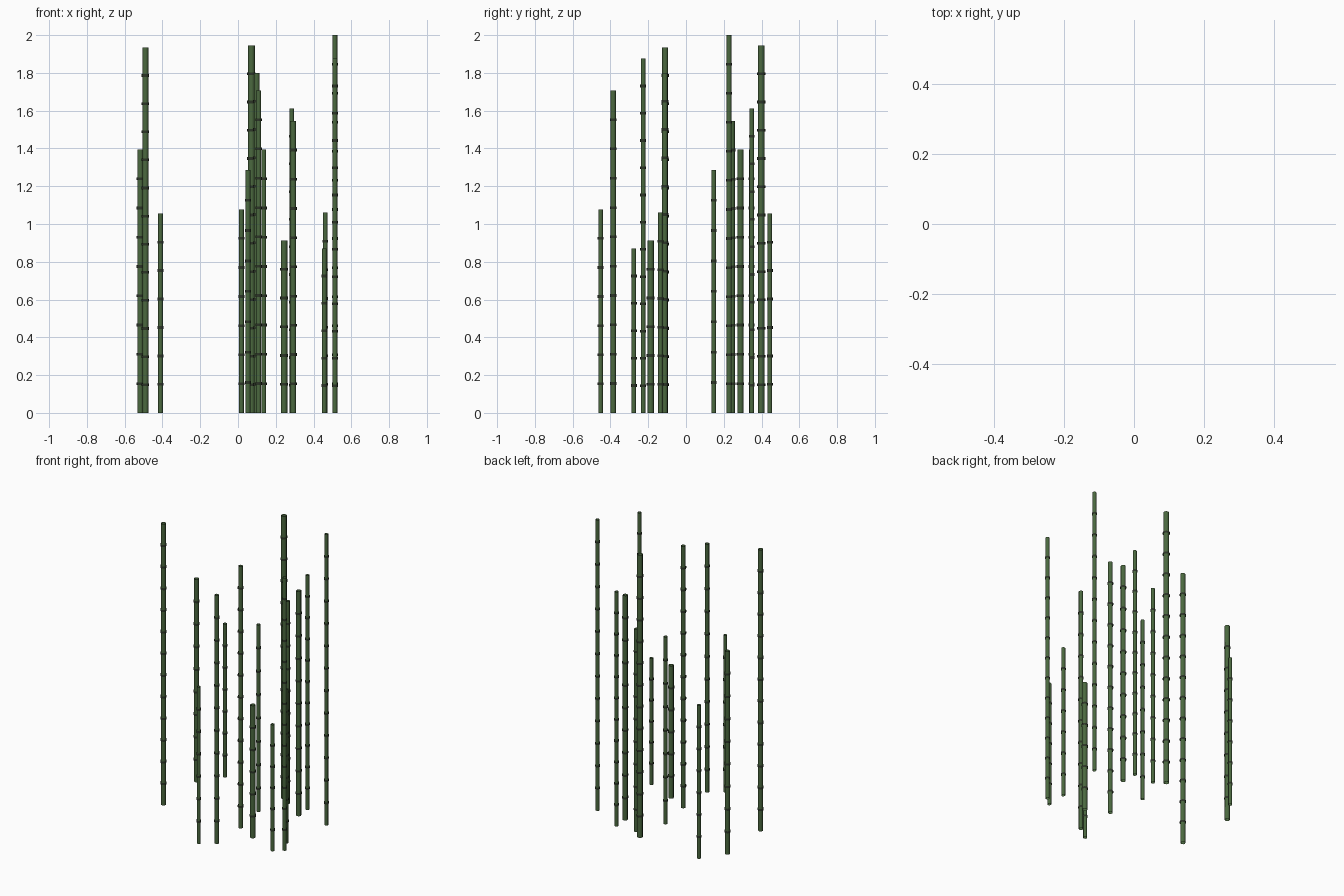
import bpy, bmesh, math

if "Cube" in bpy.data.objects:
    bpy.data.objects.remove(bpy.data.objects["Cube"])

SIDES = 8

def material(name, rgb):
    m = bpy.data.materials.new(name)
    m.diffuse_color = (*rgb, 1)
    m.use_nodes = True
    m.node_tree.nodes["Principled BSDF"].inputs["Base Color"].default_value = m.diffuse_color
    return m

stalk_green = material("stalk green", (0.07, 0.14, 0.05))
node_dark = material("node dark", (0.025, 0.035, 0.02))

def open_tube(bm, x, y, z0, z1, r, mat):
    """Tube wall without end caps."""
    rings = []
    for z in (z0, z1):
        rings.append([bm.verts.new((x + r * math.cos(2 * math.pi * i / SIDES),
                                    y + r * math.sin(2 * math.pi * i / SIDES), z))
                      for i in range(SIDES)])
    lo, hi = rings
    for i in range(SIDES):
        j = (i + 1) % SIDES
        f = bm.faces.new((lo[i], lo[j], hi[j], hi[i]))
        f.material_index = mat
        f.smooth = True

# x, y, height, radius, number of segments
stalks = [
    (-0.517, 0.288, 1.395, 0.016, 9),
    (-0.490, -0.110, 1.935, 0.016, 13),
    (-0.410, 0.444, 1.055, 0.0125, 7),
    (0.018, -0.452, 1.078, 0.0125, 7),
    (0.053, 0.147, 1.287, 0.0125, 8),
    (0.071, 0.398, 1.945, 0.018, 13),
    (0.099, -0.112, 1.800, 0.015, 12),
    (0.109, -0.385, 1.708, 0.014, 11),
    (0.137, 0.346, 1.395, 0.0125, 9),
    (0.244, -0.187, 0.912, 0.017, 6),
    (0.285, 0.348, 1.611, 0.0125, 11),
    (0.292, 0.243, 1.546, 0.016, 10),
    (0.462, -0.135, 1.060, 0.0125, 7),
    (0.457, -0.276, 0.870, 0.0125, 6),
    (0.513, -0.227, 1.875, 0.0125, 13),
    (0.513, 0.228, 2.000, 0.0125, 13),
]

for n, (x, y, h, r, count) in enumerate(stalks, 1):
    bm = bmesh.new()
    open_tube(bm, x, y, 0, h, r, 0)                 # bamboo stalk
    for k in range(1, count):                       # node bands
        z = h * k / count
        open_tube(bm, x, y, z - 0.007, z + 0.007, r * 1.25, 1)
    mesh = bpy.data.meshes.new(f"bamboo_stalk_{n}")
    bm.to_mesh(mesh)
    bm.free()
    mesh.materials.append(stalk_green)
    mesh.materials.append(node_dark)
    bpy.context.collection.objects.link(bpy.data.objects.new(f"bamboo_stalk_{n}", mesh))
